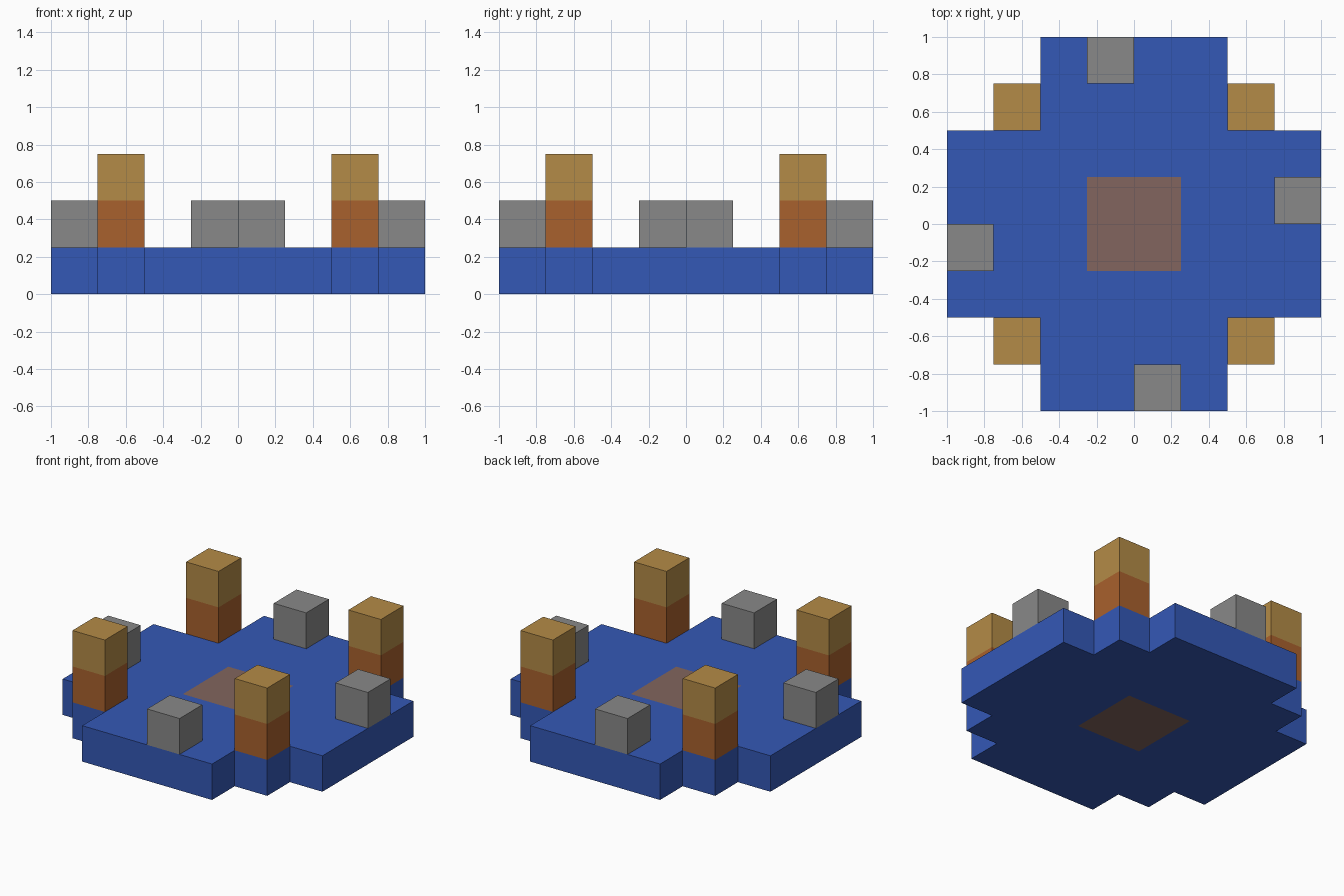
import bpy
import bmesh

U = 0.25  # one block

cube = bpy.data.objects.get("Cube")
if cube:
    bpy.data.objects.remove(cube, do_unlink=True)


def material(name, rgb):
    # 8-bit sRGB to linear
    lin = [((c / 255 + 0.055) / 1.055) ** 2.4 for c in rgb]
    mat = bpy.data.materials.new(name)
    mat.use_nodes = True
    mat.diffuse_color = (*lin, 1)
    mat.node_tree.nodes["Principled BSDF"].inputs["Base Color"].default_value = (*lin, 1)
    return mat


blue = material("blue", (52, 88, 182))
brown = material("dull brown", (130, 101, 94))
grey = material("grey", (137, 137, 137))
gold = material("gold", (180, 139, 71))
orange = material("burnt orange", (169, 97, 45))


def add_object(name, bm, mats):
    mesh = bpy.data.meshes.new(name)
    bm.to_mesh(mesh)
    bm.free()
    for mat in mats:
        mesh.materials.append(mat)
    obj = bpy.data.objects.new(name, mesh)
    bpy.context.collection.objects.link(obj)
    return obj


def block(name, x, y, z, mats, levels=1):
    """A square column of stacked blocks, one material per level."""
    bm = bmesh.new()
    bmesh.ops.create_cube(bm, size=U)
    bmesh.ops.scale(bm, vec=(1, 1, levels), verts=bm.verts)
    bmesh.ops.translate(bm, vec=(x, y, z + U * levels / 2), verts=bm.verts)
    for i in range(1, levels):
        bmesh.ops.bisect_plane(bm, geom=bm.verts[:] + bm.edges[:] + bm.faces[:],
                               plane_co=(0, 0, z + U * i), plane_no=(0, 0, 1))
    for f in bm.faces:
        h = f.calc_center_median().z - z
        f.material_index = min(int(h / U), levels - 1)
    # the underside rests on the base
    return add_object(name, bm, mats)


# Base: a grid of blocks, stepped at the corners, with a square centre panel
bm = bmesh.new()
bmesh.ops.create_grid(bm, x_segments=8, y_segments=8, size=1)
outside = []
for f in bm.faces:
    c = f.calc_center_median()
    ax, ay = abs(c.x), abs(c.y)
    if min(ax, ay) > 2 * U and max(ax, ay) > 3 * U:
        outside.append(f)
    f.material_index = int(max(ax, ay) < U)
bmesh.ops.delete(bm, geom=outside, context='FACES')
base = add_object("base", bm, [blue, brown])
thick = base.modifiers.new("thickness", 'SOLIDIFY')
thick.thickness = U
thick.offset = 1

# Two-tone corner pillars
for side, sx in (("left", 1), ("right", -1)):
    for end, sy in (("front", -1), ("back", 1)):
        block(f"{end}_{side}_pillar", sx * 2.5 * U, sy * 2.5 * U, U, [orange, gold], 2)

# Grey edge blocks, each a quarter turn from the last
x, y = 0.5 * U, -3.5 * U
for end in ("front", "left", "back", "right"):
    block(f"{end}_edge_block", x, y, U, [grey])
    x, y = -y, x
